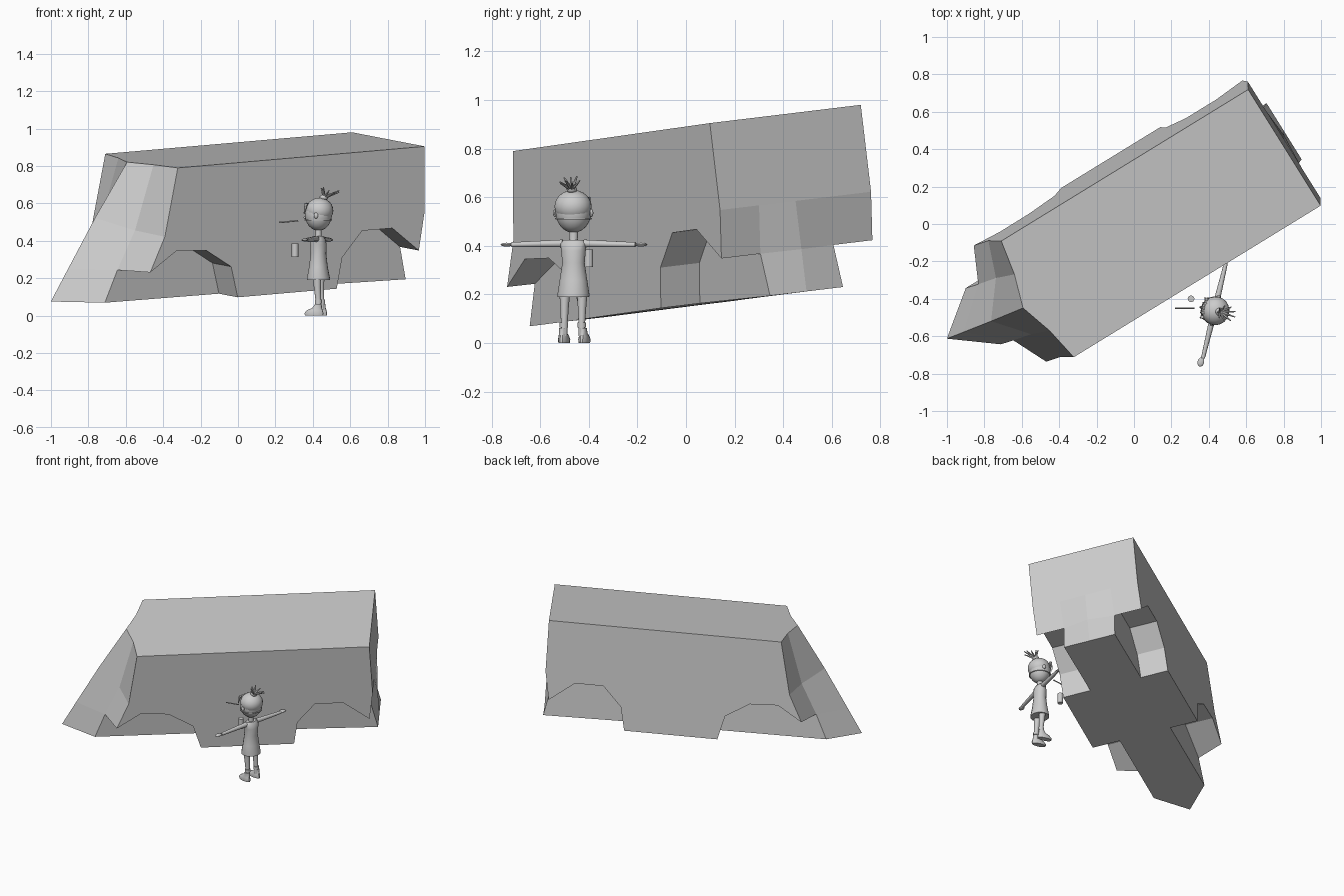
import bpy, bmesh, math, random
from mathutils import Matrix, Vector

if "Cube" in bpy.data.objects:
    bpy.data.objects.remove(bpy.data.objects["Cube"])

random.seed(4)
grey = bpy.data.materials.new("plain grey")
grey.diffuse_color = (0.6, 0.6, 0.6, 1)
grey.use_nodes = True
grey.node_tree.nodes["Principled BSDF"].inputs["Base Color"].default_value = grey.diffuse_color


def finish(name, bm, matrix, smooth=True):
    bmesh.ops.recalc_face_normals(bm, faces=bm.faces)
    bm.transform(matrix)
    me = bpy.data.meshes.new(name)
    bm.to_mesh(me)
    bm.free()
    me.materials.append(grey)
    for p in me.polygons:
        p.use_smooth = smooth
    ob = bpy.data.objects.new(name, me)
    bpy.context.collection.objects.link(ob)
    return ob


# ---------- van body: half hull in (length, across, up), mirrored, then tilted ----------
HALF, CORE = 0.368, 0.19
arches = [(1.51, -.558), (1.345, -.425), (1.155, -.425), (1.028, -.56), (.992, -.725),
          (.369, -.725), (.33, -.557), (.173, -.457), (-.014, -.447)]
outer = [(0, 0), (1.553, 0), (1.547, -.36)] + arches + [(-.179, -.55), (-.085, -.365)]
inner = [(-.035, 0), (1.553, 0), (1.547, -.36)] + arches + [(-.268, -.55), (-.155, -.345)]
rear_low, nose_low = (1.543, -.735), (-.349, -.72)
middle = [(-.091, 0), (1.553, 0), (1.547, -.36), (1.545, -.56), (1.543, -.735),
          (-.578, -.715), (-.47, -.55), (-.295, -.285)]

bm = bmesh.new()
O = [bm.verts.new((l, 0, u)) for l, u in outer]
I = [bm.verts.new((l, CORE, u)) for l, u in inner]
C = [bm.verts.new((l, HALF, u)) for l, u in middle]
R = bm.verts.new((rear_low[0], CORE, rear_low[1]))
N = bm.verts.new((nose_low[0], CORE, nose_low[1]))
n = len(O)
bm.faces.new(O)                                        # side panel
for i in range(n):                                     # roof, ends and wheel arch linings
    j = (i + 1) % n
    bm.faces.new((O[i], O[j], I[j], I[i]))
bm.faces.new(I[3:8] + [R])                             # rear arch inner wall
bm.faces.new(I[8:13] + [N])                            # front arch inner wall
core = [I[0], I[1], I[2], I[3], R, N, I[12], I[13]]
for i in range(8):                                     # core roof, tail and pointed nose
    j = (i + 1) % 8
    if i == 4:
        bm.faces.new((R, I[7], I[8], N, C[5], C[4]))   # flat floor
    else:
        bm.faces.new((core[i], core[j], C[j], C[i]))
half = bm.verts[:] + bm.edges[:] + bm.faces[:]
dup = bmesh.ops.duplicate(bm, geom=half)["geom"]
for v in dup:
    if isinstance(v, bmesh.types.BMVert):
        v.co.y = 2 * HALF - v.co.y
bmesh.ops.remove_doubles(bm, verts=bm.verts[:], dist=0.0005)
d = Vector((1.32, .81, .115)).normalized()
w = Vector((-.39, .62, .075))
w = (w - d * w.dot(d)).normalized()
u = d.cross(w)
tilt = Matrix.Translation((-.322, -.712, .79)) @ Matrix((d, w, u)).transposed().to_4x4()
finish("van_body", bm, tilt, smooth=False)

# ---------- figure: local x is along the arms, -y is the facing direction ----------
M = Matrix.Translation((.43, -.463, 0)) @ Matrix.Rotation(-1.808, 4, 'Z')


def lathe(name, rings, x=0, y=0, seg=16):
    """Stacked elliptical rings (z, radius x, radius y, shift y)."""
    bm = bmesh.new()
    loops = []
    for z, rx, ry, dy in rings:
        loops.append([bm.verts.new((x + rx * math.cos(2 * math.pi * k / seg),
                                    y + dy + ry * math.sin(2 * math.pi * k / seg), z))
                      for k in range(seg)])
    for a, b in zip(loops, loops[1:]):
        for k in range(seg):
            m = (k + 1) % seg
            bm.faces.new((a[k], a[m], b[m], b[k]))
    bm.faces.new(loops[0])
    bm.faces.new(loops[-1])
    return finish(name, bm, M)


def ball(name, loc, scale, seg=20):
    bm = bmesh.new()
    bmesh.ops.create_uvsphere(bm, u_segments=seg, v_segments=seg // 2 + 2, radius=1)
    return finish(name, bm, M @ Matrix.Translation(loc) @ Matrix.Diagonal((*scale, 1)))


def rod(name, a, b, r1, r2, seg=10):
    a, b = Vector(a), Vector(b)
    bm = bmesh.new()
    bmesh.ops.create_cone(bm, cap_ends=True, segments=seg, radius1=r1, radius2=r2,
                          depth=(b - a).length)
    turn = Vector((0, 0, 1)).rotation_difference(b - a).to_matrix().to_4x4()
    return finish(name, bm, M @ Matrix.Translation((a + b) / 2) @ turn)


lathe("dress", [(.19, .066, .062, 0), (.2, .067, .062, 0), (.26, .058, .05, 0), (.33, .047, .042, 0),
                (.38, .052, .044, 0), (.41, .057, .036, 0), (.425, .04, .026, 0)])
lathe("neck", [(.41, .021, .02, 0), (.43, .018, .017, 0), (.47, .02, .018, 0)], seg=12)
ball("head", (0, 0, .54), (.074, .072, .086))
ball("hair_cap", (0, .006, .562), (.077, .074, .068))
ball("nose", (0, -.072, .525), (.008, .01, .008), 10)

for s in (-1, 1):
    rod("arm", (s * .045, 0, .41), (s * .262, 0, .405), .0165, .0105)
    ball("hand", (s * .284, -.006, .405), (.026, .018, .008), 12)
    ball("ear", (s * .077, .005, .535), (.008, .012, .016), 10)
    lathe("leg", [(.03, .013, .014, .01), (.08, .014, .015, .008), (.15, .018, .019, .003),
                  (.21, .023, .024, 0)], x=s * .037, seg=12)
    lathe("sock", [(.065, .018, .019, .009), (.085, .018, .019, .009)], x=s * .038, seg=12)
    lathe("shoe", [(0, .021, .05, -.014), (.014, .023, .052, -.014), (.028, .02, .044, -.01),
                   (.042, .016, .026, .003), (.062, .016, .018, .01)], x=s * .043, seg=14)

# spiky topknot and fringe
ball("hair_knot", (0, .03, .632), (.022, .024, .016), 12)
for k in range(9):
    a = 2 * math.pi * k / 9
    tip = (.042 * math.cos(a), .066 + .05 * math.sin(a), .655 + .035 * random.random())
    rod("hair_spike", (0, .032, .632), tip, .009, .003, 6)
for k in range(-2, 3):
    rod("fringe", (k * .024, -.055, .6), (k * .028, -.078 + .006 * abs(k), .545), .01, .002, 6)

# thin band round the head
lathe("head_band", [(.508, .075, .073, 0), (.514, .076, .074, 0)], seg=20)

# floating stick and cup in front of the figure
M = Matrix.Identity(4)
rod("stick", (.22, -.45, .498), (.322, -.45, .508), .004, .004, 8)
lathe("cup", [(.314, .018, .018, 0), (.385, .018, .018, 0)], x=.305, y=-.4, seg=14)

for ob in bpy.context.collection.objects:
    ob.select_set(ob.name != "van_body")
bpy.context.view_layer.objects.active = bpy.data.objects["dress"]
bpy.ops.object.shade_smooth_by_angle(angle=math.radians(40))
